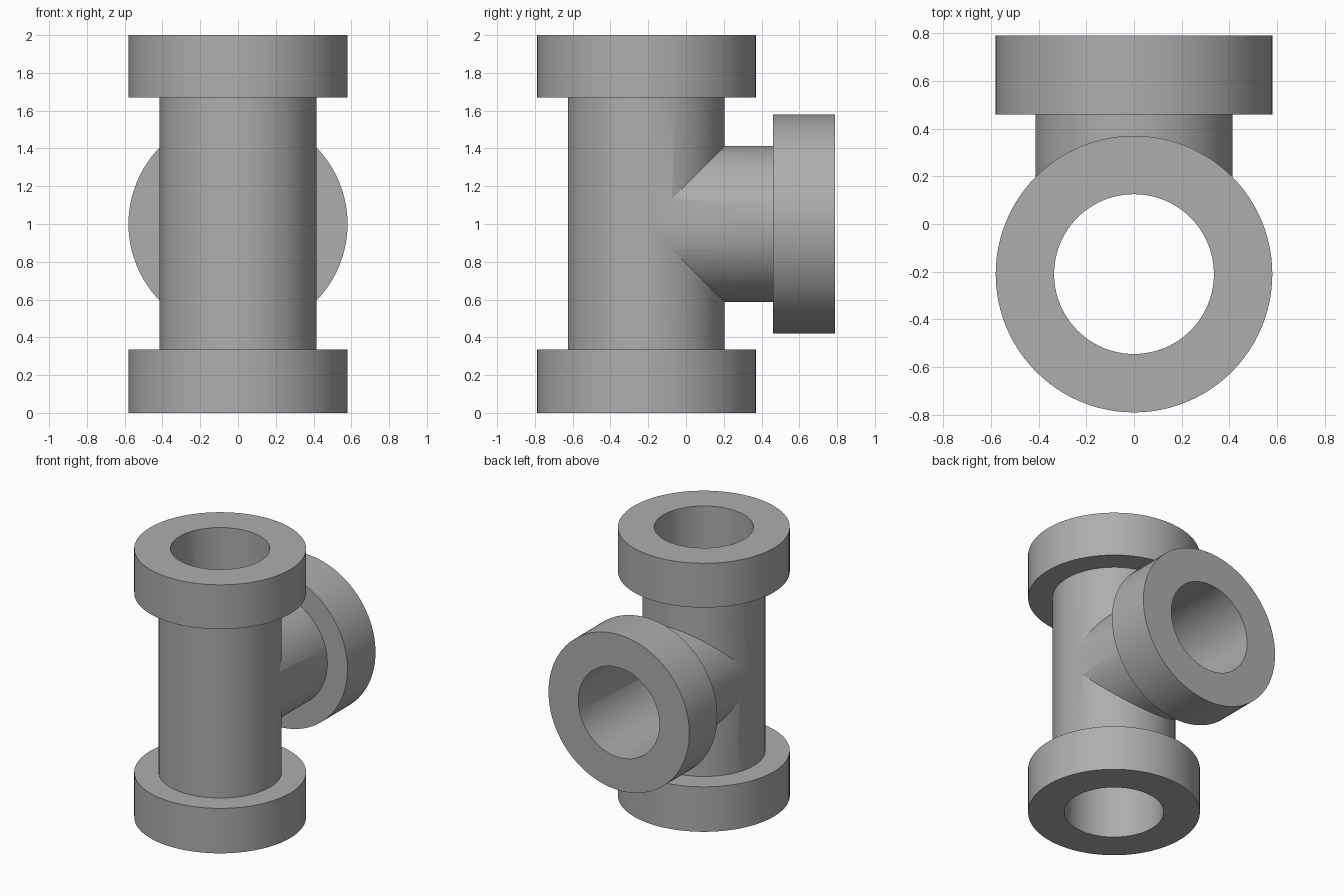
import bpy, bmesh, math
from mathutils import Matrix

if "Cube" in bpy.data.objects:
    bpy.data.objects.remove(bpy.data.objects["Cube"])

SEG = 96
AXIS_Y = -0.21

grey = bpy.data.materials.new("plain_grey")
grey.diffuse_color = (0.42, 0.42, 0.42, 1.0)
grey.use_nodes = True
grey.node_tree.nodes["Principled BSDF"].inputs["Base Color"].default_value = grey.diffuse_color


def lathe(name, profile, matrix):
    """Closed solid turned from (radius, height) points around local z."""
    bm = bmesh.new()
    rings = [[bm.verts.new((r * math.cos(2 * math.pi * i / SEG),
                            r * math.sin(2 * math.pi * i / SEG), h))
              for i in range(SEG)] for r, h in profile]
    for a, b in zip(rings, rings[1:]):
        for i in range(SEG):
            j = (i + 1) % SEG
            bm.faces.new((a[i], a[j], b[j], b[i]))
    bm.faces.new(rings[0][::-1])
    bm.faces.new(rings[-1])
    bmesh.ops.transform(bm, matrix=matrix, verts=bm.verts)
    bmesh.ops.recalc_face_normals(bm, faces=bm.faces)
    me = bpy.data.meshes.new(name)
    bm.to_mesh(me)
    bm.free()
    me.materials.append(grey)
    ob = bpy.data.objects.new(name, me)
    bpy.context.collection.objects.link(ob)
    return ob


def combine(target, other, operation):
    """Apply an exact boolean and remove the helper."""
    mod = target.modifiers.new(operation, 'BOOLEAN')
    mod.operation = operation
    mod.solver = 'EXACT'
    mod.object = other
    bpy.context.view_layer.objects.active = target
    bpy.ops.object.modifier_apply(modifier=mod.name)
    bpy.data.objects.remove(other, do_unlink=True)


upright = Matrix.Translation((0, AXIS_Y, 0))
# local z points along +y, starting on the main pipe axis
sideways = Matrix.Translation((0, AXIS_Y, 1.0)) @ Matrix.Rotation(-math.pi / 2, 4, 'X')

# main pipe with a collar at each end
tee = lathe("pipe_tee", [(0.58, 0), (0.58, 0.335), (0.415, 0.335),
                         (0.415, 1.67), (0.58, 1.67), (0.58, 2)], upright)
# side branch with its collar
branch = lathe("branch", [(0.414, 0), (0.414, 0.67), (0.58, 0.67), (0.58, 1.0)], sideways)
combine(tee, branch, 'UNION')

# through bore and branch bore
combine(tee, lathe("main_bore", [(0.335, -0.1), (0.335, 2.1)], upright), 'DIFFERENCE')
combine(tee, lathe("branch_bore", [(0.334, 0), (0.334, 1.1)], sideways), 'DIFFERENCE')

# smooth round walls, crisp rims
bpy.ops.object.select_all(action='DESELECT')
tee.select_set(True)
bpy.context.view_layer.objects.active = tee
bpy.ops.object.shade_smooth_by_angle(angle=math.radians(25))
